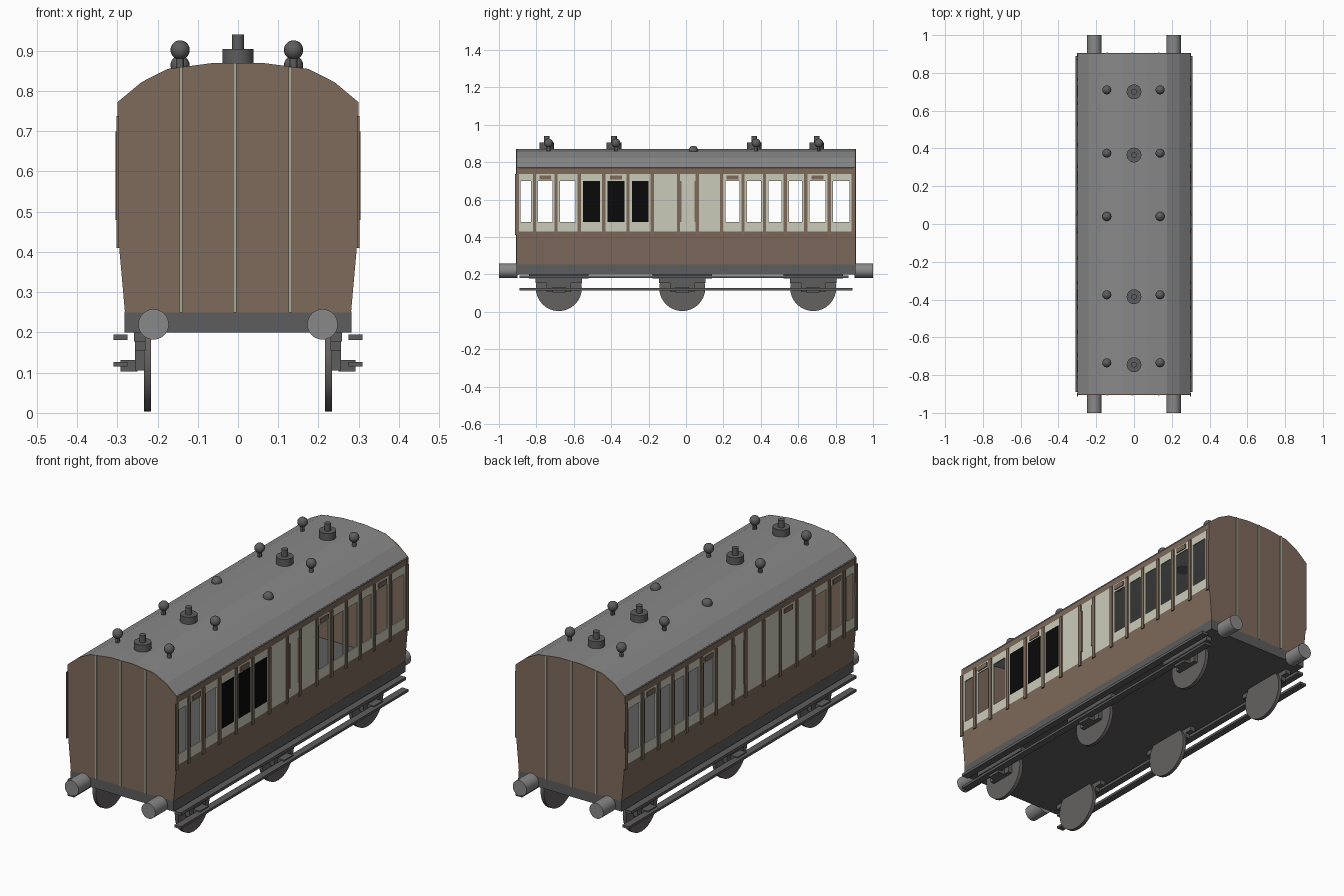
import bpy, bmesh, math
from mathutils import Matrix

cube = bpy.data.objects.get("Cube")
if cube:
    bpy.data.objects.remove(cube, do_unlink=True)


def material(name, r, g, b):
    m = bpy.data.materials.new(name)
    m.use_nodes = True
    m.diffuse_color = (r, g, b, 1)
    m.node_tree.nodes["Principled BSDF"].inputs["Base Color"].default_value = (r, g, b, 1)
    return m


BROWN = material("body brown", .21, .145, .107)
CREAM = material("panel cream", .6, .6, .49)
STRIPE = material("end strip grey green", .39, .4, .3)
ROOF = material("roof grey", .25, .25, .25)
FRAME = material("frame dark grey", .11, .11, .11)
WHEEL = material("wheel grey", .13, .12, .12)
BLACK = material("blind black", .003, .003, .003)


def finish(name, bm, *mats):
    mesh = bpy.data.meshes.new(name)
    bm.to_mesh(mesh)
    bm.free()
    ob = bpy.data.objects.new(name, mesh)
    bpy.context.collection.objects.link(ob)
    for m in mats:
        mesh.materials.append(m)
    return ob


def box(name, mat, x, y, z):
    """Box from (low, high) ranges on each axis."""
    bm = bmesh.new()
    bmesh.ops.create_cube(bm, size=1)
    for v in bm.verts:
        v.co = [sum(r) / 2 + c * abs(r[1] - r[0]) for r, c in zip((x, y, z), v.co)]
    return finish(name, bm, mat)


def smooth(ob):
    bpy.ops.object.select_all(action='DESELECT')
    ob.select_set(True)
    bpy.context.view_layer.objects.active = ob
    bpy.ops.object.shade_smooth_by_angle()


def cylinder(name, mat, centre, radius, depth, axis="Z", sides=24):
    bm = bmesh.new()
    turn = {"Z": Matrix(), "X": Matrix.Rotation(math.pi / 2, 4, "Y"),
            "Y": Matrix.Rotation(math.pi / 2, 4, "X")}[axis]
    bmesh.ops.create_cone(bm, cap_ends=True, segments=sides, radius1=radius, radius2=radius,
                          depth=depth, matrix=Matrix.Translation(centre) @ turn)
    smooth(finish(name, bm, mat))


def ball(name, mat, centre, radius):
    bm = bmesh.new()
    bmesh.ops.create_uvsphere(bm, u_segments=16, v_segments=10, radius=radius,
                              matrix=Matrix.Translation(centre))
    smooth(finish(name, bm, mat))


def prism(name, mat, points, y0, y1):
    """Extrude an x-z outline along y."""
    bm = bmesh.new()
    face = bm.faces.new([bm.verts.new((x, y0, z)) for x, z in points])
    new = bmesh.ops.extrude_face_region(bm, geom=[face])["geom"]
    bmesh.ops.translate(bm, vec=(0, y1 - y0, 0),
                        verts=[v for v in new if isinstance(v, bmesh.types.BMVert)])
    bmesh.ops.recalc_face_normals(bm, faces=bm.faces)
    return finish(name, bm, mat)


END = .905
half_roof = [(.3, .772), (.24, .822), (.175, .855), (.06, .87)]
roof_line = half_roof + [(-x, z) for x, z in reversed(half_roof)]

# Roof shell and end walls
under = [(x * .98, z - .008) for x, z in reversed(roof_line)]
prism("roof", ROOF, roof_line + under, -.9, .9)
wall = [(-.297, .43), (-.281, .25), (.281, .25), (.297, .43)]
for s, label in ((-1, "front"), (1, "back")):
    prism(label + "_end_wall", BROWN, roof_line + wall, s * .893, s * END)
    for x in (-.142, -.008, .13):
        top = .87 if abs(x) < .06 else .86
        box(label + "_end_strip", STRIPE, (x - .004, x + .004),
            sorted((s * END, s * (END + .004))), (.25, top))

# Side walls: bays split by uprights, with window openings inset in each bay
uprights = [-.905, -.81, -.695, -.57, -.44, -.31, -.18, -.04, .06, .19,
            .305, .42, .53, .64, .765, .895]
BLIND, PLAIN, DOORS = (3, 4, 5), (6, 7, 8), (1, 4, 9, 13)
levels = [(.281, .25), (.297, .43), (.297, .48), (.297, .7), (.297, .738), (.297, .775)]
bays = list(zip(uprights, uprights[1:]))
cuts = sorted(set([-END, END] + uprights + [a + .02 for a, b in bays] + [b - .02 for a, b in bays]))

for s, label in ((1, "left"), (-1, "right")):
    bm = bmesh.new()
    grid = [[bm.verts.new((s * x, y, z)) for y in cuts] for x, z in levels]
    for r in range(len(levels) - 1):
        for c in range(len(cuts) - 1):
            mid = (cuts[c] + cuts[c + 1]) / 2
            opening = r == 2 and any(a + .02 < mid < b - .02 and i not in BLIND + PLAIN
                                     for i, (a, b) in enumerate(bays))
            if opening:
                continue
            quad = [grid[r][c], grid[r][c + 1], grid[r + 1][c + 1], grid[r + 1][c]]
            face = bm.faces.new(quad if s > 0 else quad[::-1])
            face.material_index = 1 if 1 <= r <= 3 else 0
    ob = finish(label + "_side_wall", bm, BROWN, CREAM)
    mod = ob.modifiers.new("thickness", 'SOLIDIFY')
    mod.thickness = .006
    mod.offset = -1

    face_x = sorted((s * .296, s * .302))
    for y in uprights:
        box(label + "_upright", BROWN, face_x, (y - .009, y + .009), (.41, .738))
    for i in DOORS:
        y = sum(bays[i]) / 2
        box(label + "_door_vent", BROWN, face_x, (y - .032, y + .032), (.708, .73))
    for y in (-.028, .05):
        box(label + "_grab_rail", BROWN, sorted((s * .297, s * .304)), (y - .004, y + .004), (.48, .7))
    if s > 0:
        for i in BLIND:
            a, b = bays[i]
            box("black_window", BLACK, (.295, .3), (a + .02, b - .02), (.48, .7))

# Underframe, buffers and footboards
box("underframe", FRAME, (-.282, .282), (-.905, .905), (.2, .252))
for s in (-1, 1):
    for e in (-1, 1):
        cylinder("buffer", ROOF, (s * .21, e * .95, .22), .038, .1, "Y")
    box("upper_footboard", FRAME, sorted((s * .275, s * .31)), (-.89, .87), (.181, .195))
    box("lower_footboard", FRAME, sorted((s * .275, s * .31)), (-.89, .89), (.115, .127))
    # Wheels with springs and axle boxes
    for y in (-.68, -.02, .68):
        cylinder("wheel", WHEEL, (s * .225, y, .127), .123, .018, "X", 32)
        box("spring_hanger", FRAME, sorted((s * .23, s * .258)), (y - .16, y + .16), (.178, .2))
        box("spring", FRAME, sorted((s * .23, s * .256)), (y - .125, y + .125), (.155, .18))
        box("axle_guard", FRAME, sorted((s * .23, s * .256)), (y - .065, y + .065), (.105, .16))
        box("axle_box", FRAME, sorted((s * .25, s * .292)), (y - .035, y + .035), (.103, .132))

# Roof ventilators and lamp tops
for y in (.7, .365, -.385, -.745):
    cylinder("ventilator_base", FRAME, (0, y, .883), .039, .044)
    cylinder("ventilator_cap", FRAME, (0, y, .92), .015, .04, sides=16)
for x in (-.144, .138):
    for y in (.71, .375, -.375, -.735):
        cylinder("lamp_stem", FRAME, (x, y, .87), .01, .04, sides=12)
        ball("lamp_top", FRAME, (x, y, .902), .024)
    ball("low_lamp", FRAME, (x, .04, .864), .024)
